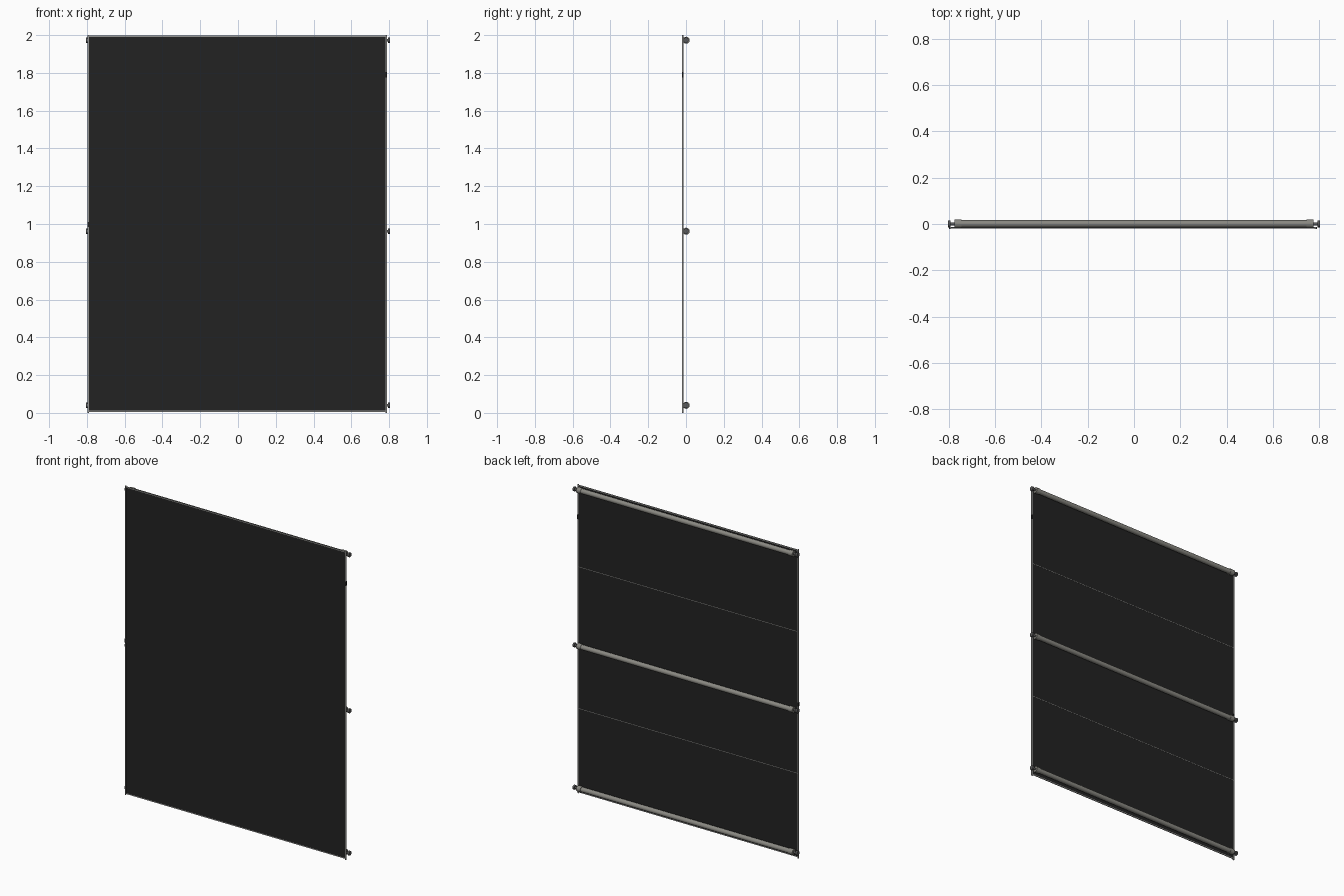
import bpy, math

if "Cube" in bpy.data.objects:
    bpy.data.objects.remove(bpy.data.objects["Cube"])


def mat(name, c):
    m = bpy.data.materials.new(name)
    m.diffuse_color = (*c, 1)
    m.use_nodes = True
    m.node_tree.nodes["Principled BSDF"].inputs["Base Color"].default_value = m.diffuse_color
    return m


BLACK = mat("black_sheet", (0.016, 0.016, 0.016))
GREY = mat("warm_grey_metal", (0.25, 0.245, 0.22))
RAIL = mat("light_grey_trim", (0.30, 0.30, 0.29))
DARK = mat("dark_grey_fitting", (0.10, 0.10, 0.10))


def box(name, x, y, z, m):
    bpy.ops.mesh.primitive_cube_add(size=1, location=[(a + b) / 2 for a, b in (x, y, z)])
    o = bpy.context.object
    o.name = name
    o.scale = [b - a for a, b in (x, y, z)]
    bpy.ops.object.transform_apply(location=False, rotation=False, scale=True)
    o.data.materials.append(m)
    return o


def rod(name, x0, x1, y, z, r, m, sides=24):
    bpy.ops.mesh.primitive_cylinder_add(vertices=sides, radius=r, depth=x1 - x0,
                                        location=((x0 + x1) / 2, y, z),
                                        rotation=(0, math.pi / 2, 0))
    o = bpy.context.object
    o.name = name
    o.data.materials.append(m)
    bpy.ops.object.shade_smooth_by_angle(angle=math.radians(40))
    return o


# Dark sheet, slightly off-centre between the end fittings
box("panel_sheet", (-0.791, 0.781), (-0.0195, -0.0145), (0.012, 1.991), BLACK)

# Edge trim
box("left_rail", (-0.797, -0.790), (-0.021, -0.013), (0, 2), RAIL)
box("right_rail", (0.780, 0.788), (-0.021, -0.013), (0, 2), RAIL)
box("top_trim", (-0.791, 0.781), (-0.0195, -0.0145), (1.991, 1.997), RAIL)
box("bottom_trim", (-0.791, 0.781), (-0.0195, -0.0145), (0.006, 0.012), RAIL)

# Thin seams on the back
for z in (1.468, 0.55):
    box("back_seam", (-0.791, 0.781), (-0.0146, -0.0135), (z - 0.0015, z + 0.0015), RAIL)

# Three cross tubes with collars, pins and end caps
for z in (1.973, 0.962, 0.040):
    rod("cross_tube", -0.765, 0.765, 0.001, z, 0.0155, GREY)
    for s in (-1, 1):
        def span(a, b):
            return sorted((s * a, s * b))
        rod("tube_collar", *span(0.745, 0.774), 0.001, z, 0.0185, GREY)
        rod("end_pin", *span(0.770, 0.797), 0.0, z, 0.007, DARK, 16)
        rod("end_cap", *span(0.793, 0.804), 0.0, z, 0.0145, DARK)

# Small side latches
box("right_latch", (0.779, 0.789), (-0.0215, -0.0125), (1.775, 1.805), BLACK)
box("left_latch", (-0.798, -0.789), (-0.0215, -0.0125), (0.985, 1.010), BLACK)
